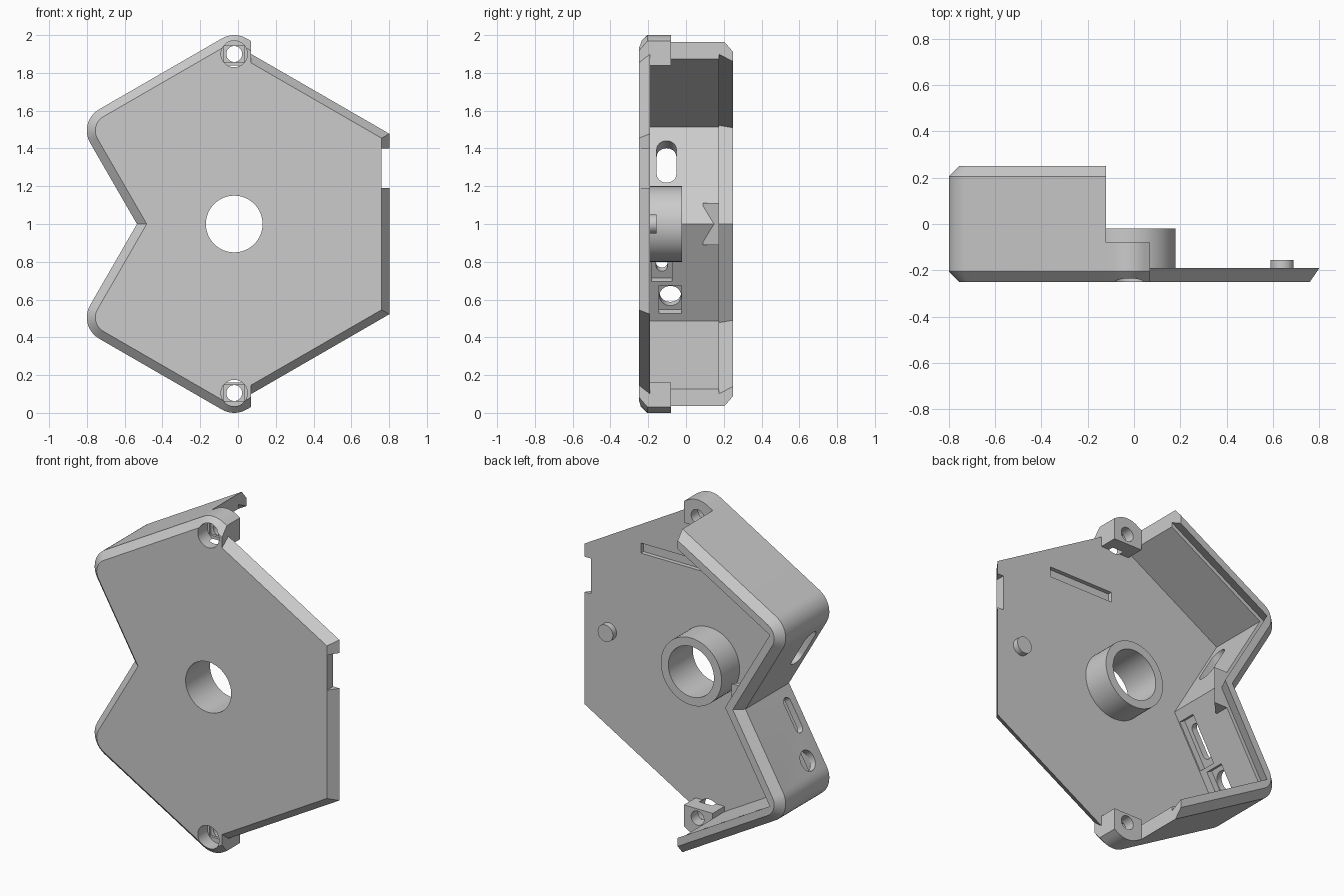
import bpy, bmesh, math
from mathutils import Vector, Matrix

cube = bpy.data.objects.get("Cube")
if cube:
    bpy.data.objects.remove(cube, do_unlink=True)

grey = bpy.data.materials.new("plain grey")
grey.use_nodes = True
grey.diffuse_color = (0.6, 0.6, 0.6, 1)
grey.node_tree.nodes["Principled BSDF"].inputs["Base Color"].default_value = (0.6, 0.6, 0.6, 1)

FRONT, FLOOR, BACK = -0.25, -0.19, 0.25
WALL, RADIUS = 0.078, 0.13
# Sharp outline in x, z, starting at the notch
OUTLINE = [Vector(p) for p in ((-0.535, 1), (-0.848, 1.542), (-0.02, 2.02), (0.86, 1.512),
                               (0.86, 0.488), (-0.02, -0.02), (-0.848, 0.458))]
ROUNDED = (1, 2, 5, 6)


def outline(y, inset, rounded=False):
    """Outline moved inward, with arcs on the case corners if wanted."""
    ring = []
    for i, p in enumerate(OUTLINE):
        a = (p - OUTLINE[i - 1]).normalized()
        b = (OUTLINE[(i + 1) % len(OUTLINE)] - p).normalized()
        n1, n2 = Vector((a.y, -a.x)), Vector((b.y, -b.x))
        miter = (n1 + n2) / (1 + n1.dot(n2))
        if rounded and i in ROUNDED:
            centre = p + RADIUS * miter
            for k in range(11):
                q = centre - (RADIUS - inset) * n1.slerp(n2, k / 10)
                ring.append((q.x, y, q.y))
        else:
            q = p + inset * miter
            ring.append((q.x, y, q.y))
    return ring


def loft(name, rings, matrix=None):
    """Closed solid through rings of equal point count."""
    bm = bmesh.new()
    loops = [[bm.verts.new(p) for p in ring] for ring in rings]
    n = len(loops[0])
    for lo, hi in zip(loops, loops[1:]):
        for i in range(n):
            j = (i + 1) % n
            bm.faces.new((lo[i], lo[j], hi[j], hi[i]))
    bm.faces.new(loops[0])
    bm.faces.new(loops[-1])
    bmesh.ops.recalc_face_normals(bm, faces=bm.faces)
    if matrix:
        bm.transform(matrix)
    mesh = bpy.data.meshes.new(name)
    bm.to_mesh(mesh)
    bm.free()
    mesh.materials.append(grey)
    ob = bpy.data.objects.new(name, mesh)
    bpy.context.collection.objects.link(ob)
    return ob


def box(name, x, y, z, matrix=None):
    return loft(name, [[(x[0], v, z[0]), (x[1], v, z[0]), (x[1], v, z[1]), (x[0], v, z[1])]
                       for v in y], matrix)


def rod(name, x, z, radius, y, sides=48):
    """Cylinder along y."""
    turn = [2 * math.pi * k / sides for k in range(sides)]
    return loft(name, [[(x + radius * math.cos(t), v, z + radius * math.sin(t)) for t in turn]
                       for v in y])


def slot(name, half_width, half_length, matrix):
    """Round-ended cutter through a side wall."""
    straight = half_length - half_width
    ring = []
    for k in range(26):
        t = math.pi * (k if k < 13 else k - 1) / 12
        end = straight if k < 13 else -straight
        ring.append((half_width * math.cos(t), half_width * math.sin(t) + end))
    return loft(name, [[(x, a, b) for a, b in ring] for x in (-0.15, 0.15)], matrix)


def combine(target, tool, operation):
    mod = target.modifiers.new("join", 'BOOLEAN')
    mod.operation, mod.solver, mod.object = operation, 'EXACT', tool
    with bpy.context.temp_override(object=target, active_object=target):
        bpy.ops.object.modifier_apply(modifier=mod.name)
    bpy.data.objects.remove(tool, do_unlink=True)


def solid(name):
    return loft(name, [outline(y, d, True) for y, d in
                       ((FRONT, 0.045), (FRONT + 0.045, 0), (BACK - 0.045, 0), (BACK, 0.045))])


def wall_frame(y, z):
    """Frame at mid wall: local x points inward, local z runs along the wall."""
    x = OUTLINE[0].x - abs(z - 1) * math.tan(math.radians(30)) + WALL / 2 / math.cos(math.radians(30))
    lean = math.radians(-30 if z > 1 else 30)
    return Matrix.Translation((x, y, z)) @ Matrix.Rotation(lean, 4, 'Y')


# Case with a dovetail groove inside the back rim
case = solid("case")
combine(case, loft("cavity", [outline(FLOOR, WALL), outline(0.175, WALL)]), 'DIFFERENCE')
combine(case, loft("groove", [outline(0.174, 0.055), outline(0.26, 0.093)]), 'DIFFERENCE')
combine(case, box("open_side", (-0.12, 2), (-0.08, 1), (-1, 3)), 'DIFFERENCE')
combine(case, box("plate_side", (0.07, 2), (-1, 1), (-1, 3)), 'DIFFERENCE')

# Screw lugs at top and bottom
for z in ((1.84, 2.2), (-0.2, 0.16)):
    lug = solid("lug")
    combine(lug, box("lug_limit", (-0.12, 0.07), (-0.22, -0.08), z), 'INTERSECT')
    combine(case, lug, 'UNION')

# Open half of the plate, with tapered edges
plate = loft("plate", [outline(FRONT, 0.1), outline(FLOOR, 0.059)])
combine(plate, box("case_side", (-2, 0.07), (-1, 1), (-1, 3)), 'DIFFERENCE')
combine(plate, box("edge_notch", (0.76, 1), (-1, 1), (1.19, 1.4)), 'DIFFERENCE')
combine(case, plate, 'UNION')

# Central tube, locating pin and catch inside the notch
combine(case, rod("tube", -0.02, 1, 0.2, (-0.21, -0.02), 64), 'UNION')
combine(case, rod("centre_hole", -0.02, 1, 0.15, (-0.4, 0.1), 64), 'DIFFERENCE')
combine(case, rod("pin", 0.64, 1, 0.05, (-0.21, -0.155), 32), 'UNION')
catch = loft("catch", [[(-0.55, y, 0.89), (x, y, 0.89), (x, y, 1.11), (-0.55, y, 1.11), (-0.52, y, 1)]
                       for y, x in ((0.09, -0.5), (0.174, -0.42))])
combine(case, catch, 'UNION')

# Groove in the plate
combine(case, box("plate_groove", (0, 0.43), (-0.215, -0.1), (1.52, 1.58)), 'DIFFERENCE')

# Screw holes with stepped counterbores
for z in (1.9, 0.105):
    combine(case, rod("counterbore", -0.02, z, 0.07, (-0.4, -0.16)), 'DIFFERENCE')
    combine(case, box("step", (-0.075, 0.035), (-0.2, -0.145), (z - 0.042, z + 0.042)), 'DIFFERENCE')
    combine(case, rod("screw_hole", -0.02, z, 0.042, (-0.4, 0.1)), 'DIFFERENCE')

# Openings through the notched side walls, with inner pockets on the lower one
combine(case, slot("large_slot", 0.052, 0.128, wall_frame(-0.103, 1.31)), 'DIFFERENCE')
for y, z, width, length, pocket in ((-0.128, 0.84, 0.03, 0.104, (0.055, 0.145)),
                                    (-0.083, 0.62, 0.057, 0.06, (0.06, 0.085))):
    frame = wall_frame(y, z)
    combine(case, slot("small_slot", width, length, frame), 'DIFFERENCE')
    a, b = pocket
    combine(case, box("pocket", (0, 0.08), (-a, a), (-b, b), frame), 'DIFFERENCE')

# Keep corners crisp and arcs smooth
bpy.ops.object.select_all(action='DESELECT')
case.select_set(True)
bpy.context.view_layer.objects.active = case
bpy.ops.object.shade_smooth_by_angle(angle=math.radians(25))
